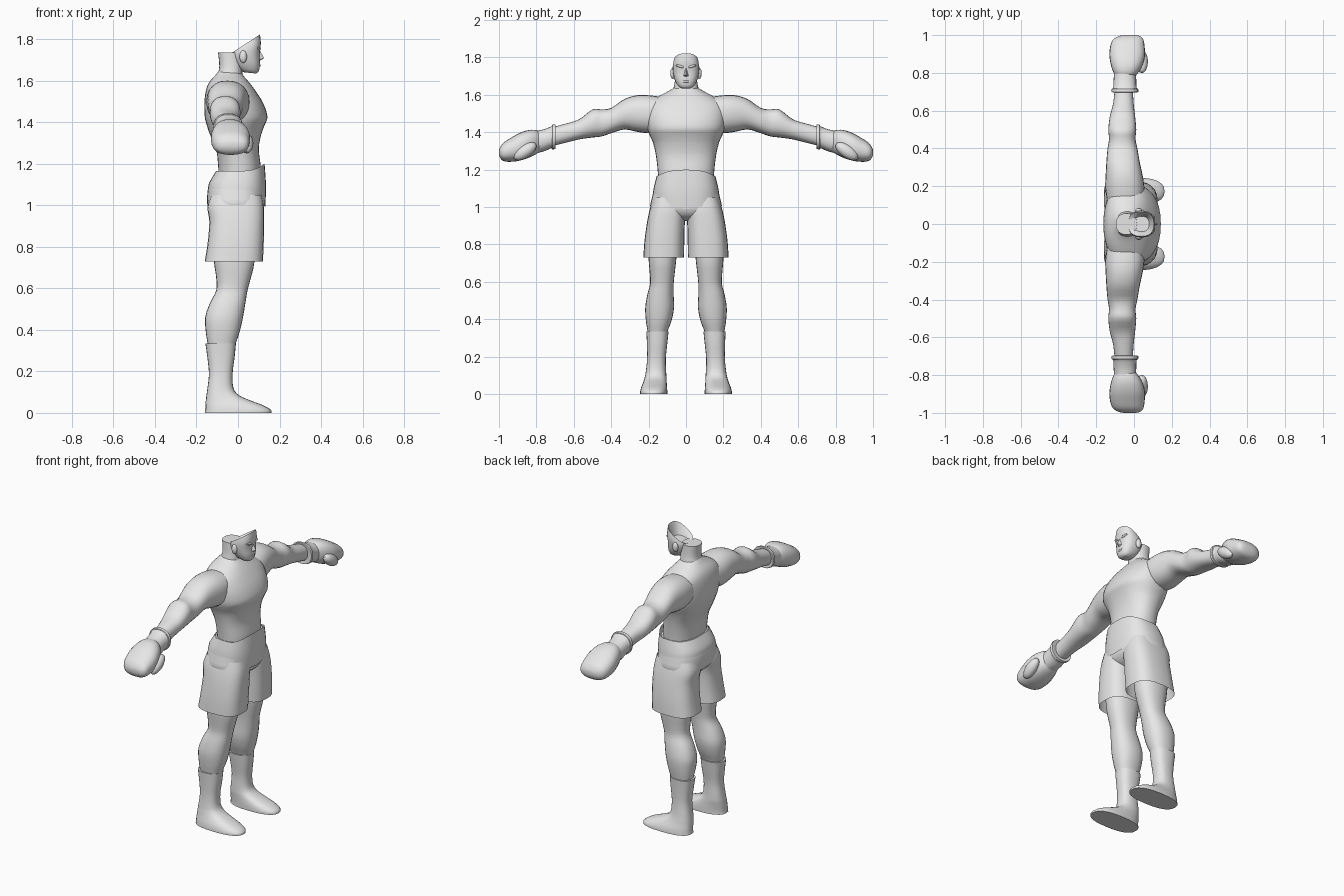
import bpy, bmesh, math
from mathutils import Vector

clay = bpy.data.materials.new("light_grey")
clay.diffuse_color = (0.8, 0.8, 0.8, 1)


def finish(name, bm):
    bmesh.ops.recalc_face_normals(bm, faces=bm.faces[:])
    me = bpy.data.meshes.new(name)
    bm.to_mesh(me)
    bm.free()
    me.materials.append(clay)
    ob = bpy.data.objects.new(name, me)
    bpy.context.collection.objects.link(ob)
    return ob


def spline(rows, steps):
    """Catmull-Rom rows between the given cross-sections."""
    out = []
    for i in range(len(rows) - 1):
        p = [rows[max(0, min(len(rows) - 1, i + k))] for k in (-1, 0, 1, 2)]
        for s in range(steps):
            t = s / steps
            out.append([0.5 * (2 * b + (c - a) * t + (2 * a - 5 * b + 4 * c - d) * t * t
                               + (3 * b - a - 3 * c + d) * t ** 3) for a, b, c, d in zip(*p)])
    return out + [list(rows[-1])]


def loft(name, rows, axis="z", side=1, power=2.3, sides=24, steps=3, cap=(True, True), lift=False):
    """Rows: position, x min, x max, cross min, cross max, then tilt or front lift."""
    bm = bmesh.new()
    rings = []
    for row in spline(rows, steps):
        t, x0, x1, c0, c1 = row[:5]
        extra = row[5] if len(row) > 5 else 0
        ring = []
        for i in range(sides):
            a = math.tau * i / sides
            ca, sa = math.cos(a), math.sin(a)
            u = math.copysign(abs(ca) ** (2 / power), ca) * (x1 - x0) / 2
            v = math.copysign(abs(sa) ** (2 / power), sa) * (c1 - c0) / 2
            x, c = (x0 + x1) / 2 + u, (c0 + c1) / 2 + v
            h = t + (extra * max(0, ca) ** 2 if lift else extra * u)
            ring.append(bm.verts.new((x, side * c, h) if axis == "z" else (x, side * h, c)))
        rings.append(ring)
    for r, q in zip(rings, rings[1:]):
        for i in range(sides):
            j = (i + 1) % sides
            bm.faces.new((r[i], r[j], q[j], q[i]))
    for use, ring in zip(cap, (rings[0], rings[-1])):
        if use:
            bm.faces.new(ring)
    return finish(name, bm)


def blob(name, centre, size, turn=0):
    bm = bmesh.new()
    bmesh.ops.create_uvsphere(bm, u_segments=16, v_segments=10, radius=1)
    for v in bm.verts:
        v.co = Vector(v.co[i] * size[i] for i in range(3))
    ob = finish(name, bm)
    ob.location = centre
    ob.rotation_euler.x = turn
    return ob


def sym(rows):
    """Rows with a half width become rows symmetric about y = 0."""
    return [(r[0], r[1], r[2], -r[3], r[3]) + tuple(r[4:]) for r in rows]


# Torso with chest and sloping shoulders
loft("torso", sym([(1.10, -.09, .105, .145), (1.18, -.095, .11, .15), (1.27, -.105, .10, .16),
                   (1.34, -.135, .112, .175), (1.385, -.15, .128, .195), (1.425, -.16, .142, .208),
                   (1.49, -.162, .122, .215), (1.55, -.155, .085, .205), (1.59, -.14, .055, .15),
                   (1.625, -.11, .025, .085), (1.65, -.09, .01, .05)]), sides=32)

# Neck and head shell, hollow at the crown
loft("neck", sym([(1.56, -.115, .035, .08), (1.62, -.1, .022, .07), (1.67, -.09, .02, .06),
                  (1.735, -.096, .015, .056)]))
loft("head", sym([(1.637, .03, .086, .028, -.1), (1.65, .005, .1, .044, -.1),
                  (1.68, -.015, .106, .060, 0), (1.715, -.025, .104, .069, .15),
                  (1.75, -.03, .11, .071, .4), (1.778, -.03, .106, .065, .65)]),
     power=2.5, cap=(True, False))
loft("crown_hollow", sym([(1.778, -.03, .106, .065, .65), (1.76, -.015, .095, .052, .5),
                          (1.735, .0, .08, .04, .2)]), power=2.5, cap=(False, True))
bm = bmesh.new()
nose = [bm.verts.new(p) for p in ((.1, 0, 1.755), (.126, 0, 1.708), (.098, -.017, 1.70),
                                  (.098, .017, 1.70), (.098, 0, 1.692))]
for f in ((0, 2, 1), (0, 1, 3), (1, 2, 4), (1, 4, 3), (0, 3, 4), (0, 4, 2)):
    bm.faces.new([nose[i] for i in f])
finish("nose", bm)
blob("lips", (.096, 0, 1.672), (.014, .022, .008))

# Shorts: hips, front waistband
loft("hips", sym([(.925, -.06, .05, .04), (.95, -.11, .10, .12), (.99, -.145, .124, .188),
                  (1.05, -.148, .127, .182), (1.10, -.138, .127, .17), (1.165, -.1, .118, .152)]),
     power=2.6, sides=32)
loft("waistband", sym([(1.075, -.145, .131, .177, -.085), (1.11, -.138, .135, .171, -.02),
                       (1.165, -.105, .128, .157, .035)]),
     power=2.6, sides=32, cap=(False, False), lift=True)

for s, tag in ((1, "left"), (-1, "right")):
    # Face details
    blob(tag + "_ear", (.025, s * .07, 1.715), (.018, .014, .03))
    blob(tag + "_brow", (.096, s * .028, 1.752), (.014, .026, .008), s * .25)

    # Shorts leg, open at the hem
    loft(tag + "_shorts_leg", [(1.05, -.13, .115, .01, .175), (.99, -.147, .125, .0, .193),
                               (.92, -.138, .126, .006, .208), (.82, -.146, .124, .009, .222),
                               (.73, -.16, .12, .01, .228)],
         side=s, power=2.8, cap=(False, False))

    # Bare leg and boot
    loft(tag + "_leg", [(.86, -.13, .09, .04, .205), (.72, -.115, .078, .052, .2),
                        (.65, -.105, .062, .06, .194), (.59, -.105, .046, .066, .192),
                        (.53, -.135, .036, .066, .207), (.46, -.158, .024, .064, .218),
                        (.39, -.155, .008, .078, .214), (.33, -.145, -.012, .1, .205),
                        (.28, -.13, -.025, .105, .2)], side=s)
    loft(tag + "_boot", [(.335, -.157, -.01, .093, .212), (.27, -.148, -.016, .1, .209),
                         (.19, -.14, -.026, .108, .208), (.12, -.147, -.022, .106, .215),
                         (.085, -.152, .005, .104, .222), (.06, -.155, .06, .103, .230),
                         (.035, -.157, .125, .101, .240), (.015, -.158, .158, .1, .245),
                         (0, -.16, .162, .1, .246)], side=s, power=2.5)

    # Arm from shoulder to wrist
    loft(tag + "_arm", [(.11, -.14, .05, 1.41, 1.585), (.19, -.152, .055, 1.395, 1.597),
                        (.26, -.15, .045, 1.402, 1.598), (.33, -.146, .03, 1.415, 1.577),
                        (.40, -.14, .018, 1.395, 1.53), (.45, -.132, .008, 1.378, 1.522),
                        (.50, -.136, .012, 1.372, 1.522), (.57, -.128, .006, 1.362, 1.47),
                        (.64, -.11, -.002, 1.345, 1.447), (.74, -.1, -.008, 1.32, 1.42)],
         axis="y", side=s)

    # Glove cuff with rolled edge
    loft(tag + "_cuff", [(.70, -.105, .005, 1.325, 1.43), (.698, -.118, .022, 1.312, 1.442),
                         (.715, -.118, .022, 1.308, 1.440), (.72, -.11, .014, 1.314, 1.432),
                         (.76, -.108, .012, 1.298, 1.416), (.80, -.106, .012, 1.288, 1.408)],
         axis="y", side=s)
    # Padded fist and thumb
    loft(tag + "_glove", [(.775, -.09, 0, 1.305, 1.395), (.80, -.108, .022, 1.284, 1.411),
                          (.84, -.122, .045, 1.264, 1.412), (.89, -.13, .058, 1.248, 1.396),
                          (.94, -.126, .056, 1.242, 1.368), (.975, -.112, .05, 1.246, 1.345),
                          (.993, -.085, .035, 1.262, 1.322), (1.0, -.055, .01, 1.28, 1.305)],
         axis="y", side=s, power=2.4)
    blob(tag + "_thumb", (.042, s * .86, 1.298), (.032, .07, .034), s * -.6)

# Smooth shading with sharp edges kept
for ob in bpy.data.objects:
    ob.select_set(True)
    bpy.context.view_layer.objects.active = ob
bpy.ops.object.shade_smooth_by_angle(angle=math.radians(40))
